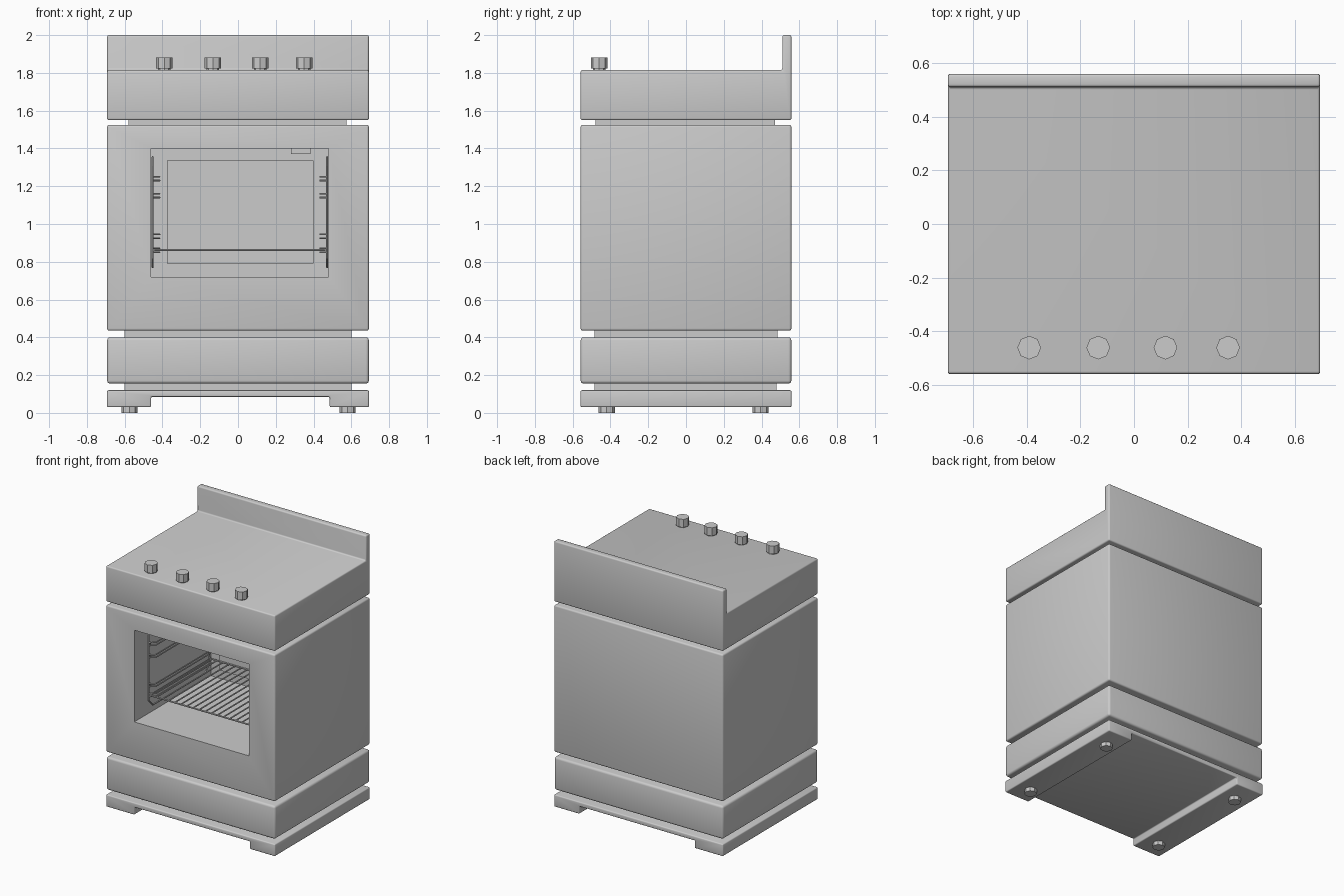
import bpy, bmesh, math

if "Cube" in bpy.data.objects:
    bpy.data.objects.remove(bpy.data.objects["Cube"])

W, D = 0.693, 0.558   # half width and half depth of the stove


def finish(bm, name):
    bmesh.ops.recalc_face_normals(bm, faces=bm.faces)
    me = bpy.data.meshes.new(name)
    bm.to_mesh(me)
    bm.free()
    ob = bpy.data.objects.new(name, me)
    bpy.context.collection.objects.link(ob)
    return ob


def smooth(ob):
    bpy.ops.object.select_all(action='DESELECT')
    ob.select_set(True)
    bpy.context.view_layer.objects.active = ob
    bpy.ops.object.shade_smooth_by_angle(angle=math.radians(35))


def prism(name, pts, axis, lo, hi, bevel=0.0):
    """Extrude a 2D outline along x (points are y,z) or along y (points are x,z)."""
    bm = bmesh.new()
    place = (lambda a, b, t: (t, a, b)) if axis == 'x' else (lambda a, b, t: (a, t, b))
    f = bm.faces.new([bm.verts.new(place(a, b, lo)) for a, b in pts])
    ext = bmesh.ops.extrude_face_region(bm, geom=[f])
    step = (hi - lo, 0, 0) if axis == 'x' else (0, hi - lo, 0)
    bmesh.ops.translate(bm, vec=step,
                        verts=[v for v in ext['geom'] if isinstance(v, bmesh.types.BMVert)])
    bmesh.ops.recalc_face_normals(bm, faces=bm.faces)
    if bevel:
        bmesh.ops.bevel(bm, geom=list(bm.edges), offset=bevel, segments=3,
                        profile=0.5, affect='EDGES', clamp_overlap=True)
    ob = finish(bm, name)
    if bevel:
        smooth(ob)
    return ob


def box(name, x0, x1, y0, y1, z0, z1, bevel=0.0):
    return prism(name, [(x0, z0), (x1, z0), (x1, z1), (x0, z1)], 'y', y0, y1, bevel)


def octagon(name, x, y, z0, z1, r):
    bm = bmesh.new()
    bmesh.ops.create_cone(bm, cap_ends=True, segments=8, radius1=r, radius2=r, depth=z1 - z0)
    bmesh.ops.translate(bm, verts=bm.verts, vec=(x, y, (z0 + z1) / 2))
    return finish(bm, name)


def rods(name, paths, r):
    """Thin wire rods along several polylines; closed when first point repeats."""
    cu = bpy.data.curves.new(name, 'CURVE')
    cu.dimensions = '3D'
    cu.bevel_depth, cu.bevel_resolution, cu.use_fill_caps = r, 1, True
    for p in paths:
        closed = p[0] == p[-1]
        p = p[:-1] if closed else p
        s = cu.splines.new('POLY')
        s.points.add(len(p) - 1)
        for pt, co in zip(s.points, p):
            pt.co = (*co, 1)
        s.use_cyclic_u = closed
    ob = bpy.data.objects.new(name, cu)
    bpy.context.collection.objects.link(ob)
    bpy.ops.object.select_all(action='DESELECT')
    ob.select_set(True)
    bpy.context.view_layer.objects.active = ob
    bpy.ops.object.convert(target='MESH')
    smooth(bpy.context.object)


# Base plinth with a channel underneath, and feet
prism("base_plinth", [(-W, 0.03), (-0.46, 0.03), (-0.46, 0.085), (0.485, 0.085),
                      (0.485, 0.03), (W, 0.03), (W, 0.12), (-W, 0.12)], 'y', -D, D, 0.008)
for side, x in (("left", -0.575), ("right", 0.58)):
    for end, y in (("front", -0.42), ("back", 0.395)):
        octagon(f"{end}_{side}_foot", x, y, 0.0, 0.04, 0.043)

# Recessed spacers between the stacked blocks
box("lower_spacer", -0.6, 0.6, -0.485, 0.48, 0.11, 0.17)
box("middle_spacer", -0.6, 0.6, -0.485, 0.485, 0.39, 0.445)
box("upper_spacer", -0.58, 0.575, -0.48, 0.47, 1.515, 1.56)

# Warming drawer
box("drawer", -W, W, -D, D, 0.155, 0.40, 0.016)

# Oven body with its open cavity
oven = box("oven_body", -W, W, -D, D, 0.435, 1.525, 0.012)
X0, X1, BACK = -0.46, 0.48, 0.34
cutter = box("cavity_cutter", X0, X1, -0.8, BACK, 0.72, 1.40)
cutter.hide_render = True
mod = oven.modifiers.new("cavity", 'BOOLEAN')
mod.operation, mod.solver, mod.object = 'DIFFERENCE', 'EXACT', cutter
bpy.context.view_layer.objects.active = oven
bpy.ops.object.modifier_apply(modifier=mod.name)
bpy.data.objects.remove(cutter)
smooth(oven)

# Back panel and lamp inside the cavity
box("cavity_back_panel", -0.375, 0.40, BACK - 0.02, BACK + 0.01, 0.79, 1.335)
box("oven_lamp", 0.28, 0.385, 0.1, 0.2, 1.37, 1.41)

# Shelf supports: upright wire frame plus paired runners on each wall
F, B = -0.40, 0.31
for side, wall, s in (("left", X0, 1), ("right", X1, -1)):
    x, xi = wall + s * 0.008, wall + s * 0.045
    c = 0.05
    paths = [[(x, F, 0.77 + c), (x, F + c, 0.77), (x, B - c, 0.77), (x, B, 0.77 + c),
              (x, B, 1.355 - c), (x, B - c, 1.355), (x, F + c, 1.355), (x, F, 1.355 - c),
              (x, F, 0.77 + c)]]
    for z in (1.25, 1.23, 1.16, 1.14, 0.945, 0.925, 0.872, 0.85):
        paths.append([(x, F, z), (xi, F + 0.03, z), (xi, B - 0.03, z), (x, B, z)])
    rods(f"{side}_shelf_support", paths, 0.005)

# Wire rack resting on the lower runners
L, R, Z = X0 + 0.02, X1 - 0.02, 0.862
rods("rack_frame", [[(L, F, Z), (R, F, Z), (R, B, Z), (L, B, Z), (L, F, Z)]], 0.006)
n = 18
rods("rack_bars", [[(L + (R - L) * i / n, F, Z), (L + (R - L) * i / n, B, Z)]
                   for i in range(1, n)], 0.005)

# Cooktop with upright splashback
prism("cooktop", [(-D, 1.55), (D, 1.55), (D, 2.0), (0.51, 2.0), (0.51, 1.815), (-D, 1.815)],
      'x', -W, W, 0.01)

# Control knobs on short stems
for i, x in enumerate((-0.39, -0.133, 0.117, 0.35), 1):
    octagon(f"knob_stem_{i}", x, -0.46, 1.80, 1.83, 0.033)
    octagon(f"knob_{i}", x, -0.46, 1.822, 1.882, 0.044)
